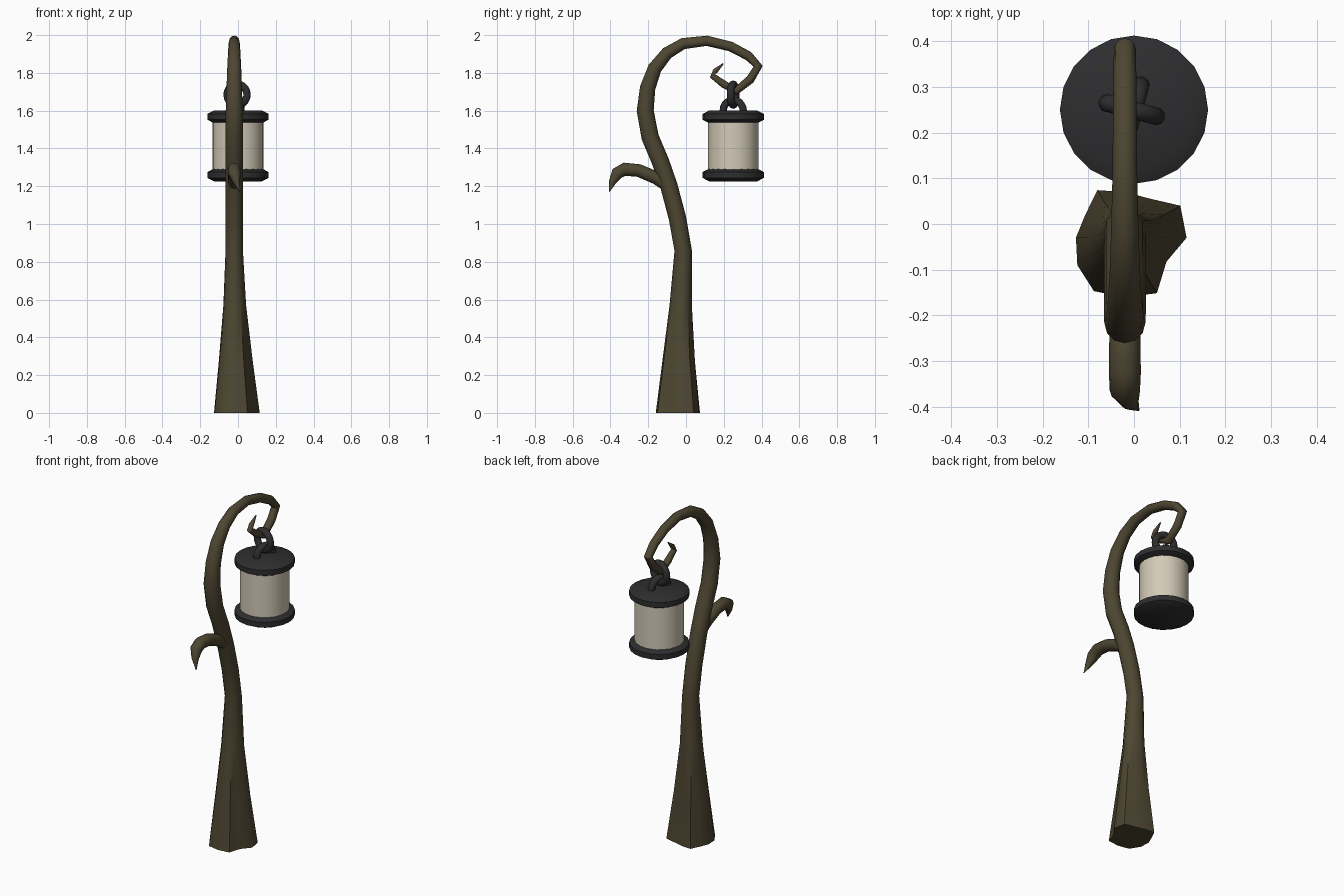
import bpy, bmesh, math
from mathutils import Vector, Matrix

if "Cube" in bpy.data.objects:
    bpy.data.objects.remove(bpy.data.objects["Cube"])


def material(name, rgb):
    m = bpy.data.materials.new(name)
    m.diffuse_color = (*rgb, 1)
    m.use_nodes = True
    m.node_tree.nodes["Principled BSDF"].inputs["Base Color"].default_value = m.diffuse_color
    return m


WOOD = material("dark_bark", (0.075, 0.061, 0.031))
IRON = material("black_iron", (0.027, 0.027, 0.029))
GLASS = material("cream_glass", (0.65, 0.59, 0.47))


def finish(bm, name, mat, angle=40):
    bmesh.ops.recalc_face_normals(bm, faces=bm.faces)
    me = bpy.data.meshes.new(name)
    bm.to_mesh(me)
    bm.free()
    me.materials.append(mat)
    ob = bpy.data.objects.new(name, me)
    bpy.context.collection.objects.link(ob)
    bpy.ops.object.select_all(action='DESELECT')
    bpy.context.view_layer.objects.active = ob
    ob.select_set(True)
    bpy.ops.object.shade_smooth_by_angle(angle=math.radians(angle))
    return ob


def skin(bm, rings, closed=False):
    n = len(rings[0])
    pairs = list(zip(rings, rings[1:]))
    if closed:
        pairs.append((rings[-1], rings[0]))
    for a, b in pairs:
        for i in range(n):
            j = (i + 1) % n
            bm.faces.new((a[i], a[j], b[j], b[i]))
    if not closed:
        bm.faces.new(rings[0])
        bm.faces.new(rings[-1])


def limb(name, path, sides=12, root=None):
    """Tapered tube; path = (x, y, z, radius, blend to root outline)."""
    bm = bmesh.new()
    rings = []
    for k, (x, y, z, r, t) in enumerate(path):
        a, b = path[max(k - 1, 0)], path[min(k + 1, len(path) - 1)]
        d = Vector((0, b[1] - a[1], b[2] - a[2])).normalized()
        if k == 0 and root:
            d = Vector((0, 0, 1))
        n = Vector((0, d.z, -d.y))
        ring = []
        for i in range(sides):
            q = 2 * math.pi * i / sides
            rad = r * (1 - t) + (root[i] * t if root else 0)
            p = Vector((x, y, z)) + Vector((1, 0, 0)) * rad * math.cos(q) + n * rad * math.sin(q)
            ring.append(bm.verts.new(p))
        rings.append(ring)
    skin(bm, rings)
    return finish(bm, name, WOOD, 50)


def lathe(name, profile, mat, center, sides=20):
    bm = bmesh.new()
    rings = [[bm.verts.new((center[0] + r * math.cos(2 * math.pi * i / sides),
                            center[1] + r * math.sin(2 * math.pi * i / sides), z))
              for i in range(sides)] for r, z in profile]
    skin(bm, rings)
    return finish(bm, name, mat, 35)


def chain_ring(name, center, turn, major=0.055, minor=0.02):
    bm = bmesh.new()
    rot = Matrix.Rotation(turn, 3, 'Z')
    rings = []
    for i in range(20):
        a = 2 * math.pi * i / 20
        ring = []
        for j in range(10):
            b = 2 * math.pi * j / 10
            rr = major + minor * math.cos(b)
            p = Vector((rr * math.cos(a), minor * math.sin(b), rr * math.sin(a)))
            ring.append(bm.verts.new(rot @ p + Vector(center)))
        rings.append(ring)
    skin(bm, rings, True)
    return finish(bm, name, IRON, 60)


# trunk with uneven root outline, curling over into a hook
ROOT = [.135, .14, .10, .10, .12, .10, .107, .12, .135, .13, .14, .105]
X = -0.02
limb("trunk_and_hook", [
    (X, -.03, 0, .045, 1), (X, -.03, .28, .045, .58), (X, -.025, .57, .045, .2),
    (X, -.015, .86, .046, 0), (X, -.045, 1.03, .046, 0), (X, -.09, 1.2, .046, 0),
    (X, -.135, 1.33, .046, 0), (X, -.19, 1.46, .046, 0), (X, -.216, 1.6, .045, 0),
    (X, -.203, 1.72, .041, 0), (X, -.165, 1.825, .037, 0), (X, -.10, 1.905, .033, 0),
    (X, -.015, 1.955, .03, 0), (X, .11, 1.97, .027, 0), (X, .235, 1.94, .026, 0),
    (X, .33, 1.89, .025, 0), (X, .382, 1.835, .024, 0), (X, .34, 1.765, .023, 0),
    (X, .265, 1.705, .022, 0), (X, .20, 1.74, .020, 0), (X, .14, 1.785, .016, 0),
    (X, .155, 1.81, .014, 0), (X, .198, 1.85, .003, 0)], root=ROOT)

# side branch drooping to a point
limb("side_branch", [
    (X, -.09, 1.20, .034, 0), (X, -.16, 1.245, .034, 0), (X, -.25, 1.283, .034, 0),
    (X, -.325, 1.290, .035, 0), (X, -.365, 1.268, .033, 0), (-.01, -.388, 1.225, .02, 0),
    (.01, -.407, 1.17, .002, 0)])

# lantern
C = (0, .25)
lathe("lantern_glass", [(.134, 1.26), (.134, 1.565)], GLASS, C, 24)
cap = [(.13, 1.535), (.162, 1.552), (.162, 1.583), (.125, 1.602)]
lathe("lantern_cap", cap, IRON, C)
lathe("lantern_base", [(r, 2.827 - z) for r, z in cap], IRON, C)

# two linked rings
chain_ring("cap_ring", (0, .25, 1.60), math.radians(-105))
chain_ring("hanging_ring", (-.005, .25, 1.685), math.radians(-15))
